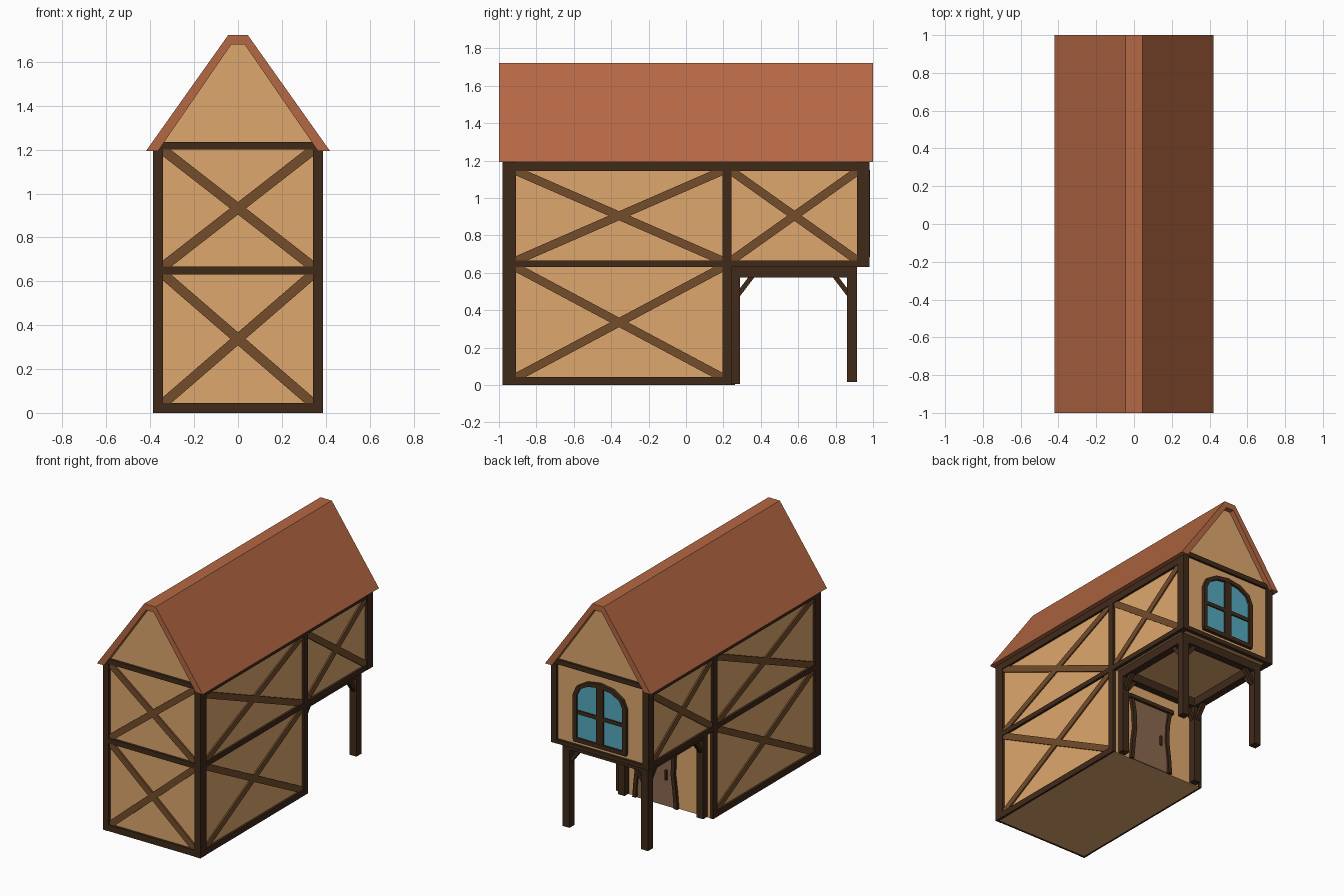
import bpy, bmesh, math
from mathutils import Vector

if "Cube" in bpy.data.objects:
    bpy.data.objects.remove(bpy.data.objects["Cube"])


def material(name, rgb):
    m = bpy.data.materials.new(name)
    m.diffuse_color = (*rgb, 1)
    m.use_nodes = True
    m.node_tree.nodes["Principled BSDF"].inputs["Base Color"].default_value = m.diffuse_color
    return m


PLASTER = material("plaster", (0.73, 0.39, 0.155))
TIMBER = material("dark_timber", (0.05, 0.023, 0.010))
BRACE = material("brace_timber", (0.175, 0.075, 0.025))
TILE = material("roof_tile", (0.46, 0.138, 0.056))
GLASS = material("glass", (0.09, 0.40, 0.52))
DOOR = material("door_wood", (0.26, 0.14, 0.08))


def prism(name, pts, axis, a, b, mat):
    """Extrude a flat outline along x (outline in y,z) or y (outline in x,z)."""
    bm = bmesh.new()

    def place(p, d):
        return (d, p[0], p[1]) if axis == "x" else (p[0], d, p[1])

    lo = [bm.verts.new(place(p, a)) for p in pts]
    hi = [bm.verts.new(place(p, b)) for p in pts]
    bm.faces.new(lo)
    bm.faces.new(hi)
    for i in range(len(pts)):
        j = (i + 1) % len(pts)
        bm.faces.new((lo[i], lo[j], hi[j], hi[i]))
    bmesh.ops.recalc_face_normals(bm, faces=bm.faces)
    me = bpy.data.meshes.new(name)
    bm.to_mesh(me)
    bm.free()
    me.materials.append(mat)
    ob = bpy.data.objects.new(name, me)
    bpy.context.collection.objects.link(ob)
    return ob


def box(name, x0, x1, y0, y1, z0, z1, mat=TIMBER):
    return prism(name, [(x0, z0), (x1, z0), (x1, z1), (x0, z1)], "y", y0, y1, mat)


def bar(name, p, q, width, axis, a, b, mat):
    p, q = Vector(p), Vector(q)
    d = (q - p).normalized()
    n = Vector((-d.y, d.x)) * width / 2
    return prism(name, [p + n, p - n, q - n, q + n], axis, a, b, mat)


def cross(name, u0, u1, z0, z1, axis, a, b):
    bar(name + "_brace_a", (u0, z0), (u1, z1), 0.045, axis, a, b, BRACE)
    bar(name + "_brace_b", (u0, z1), (u1, z0), 0.045, axis, a, b, BRACE)


# Plaster walls and gable
box("lower_walls", -0.37, 0.37, -0.96, 0.24, 0.0, 0.64, PLASTER)
box("upper_walls", -0.37, 0.37, -0.96, 0.962, 0.635, 1.2, PLASTER)
prism("gable_walls", [(-0.37, 1.2), (0.37, 1.2), (0.03, 1.685), (-0.03, 1.685)],
      "y", -0.96, 0.962, PLASTER)

# Roof shell with flat ridge
prism("roof", [(-0.42, 1.193), (-0.045, 1.722), (0.045, 1.722), (0.42, 1.193),
               (0.365, 1.193), (0.03, 1.68), (-0.03, 1.68), (-0.365, 1.193)],
      "y", -1.0, 1.0, TILE)

# Side timber framing, both sides
for s, side in ((-1, "left"), (1, "right")):
    inner, outer = sorted((s * 0.36, s * 0.386))
    post_in, post_out = sorted((s * 0.342, s * 0.388))
    box(side + "_front_post", post_in, post_out, -0.98, -0.91, 0.0, 1.2)
    box(side + "_back_post", post_in, post_out, 0.915, 0.98, 0.63, 1.2)
    box(side + "_middle_post", inner, outer, 0.195, 0.243, 0.0, 1.17)
    box(side + "_sill_beam", inner, outer, -0.95, 0.24, 0.0, 0.043)
    box(side + "_floor_beam", inner, outer, -0.95, 0.95, 0.63, 0.665)
    box(side + "_eave_beam", inner, outer, -0.95, 0.95, 1.145, 1.195)
    a, b = s * 0.36, s * 0.38
    cross(side + "_lower", -0.92, 0.205, 0.035, 0.635, "x", a, b)
    cross(side + "_upper_front", -0.92, 0.205, 0.66, 1.15, "x", a, b)
    cross(side + "_upper_back", 0.235, 0.925, 0.66, 1.15, "x", a, b)

# Front timber framing
for name, z0, z1 in (("sill", 0.0, 0.045), ("floor", 0.63, 0.667), ("gable", 1.2, 1.235)):
    box("front_" + name + "_beam", -0.36, 0.36, -0.978, -0.95, z0, z1)
cross("front_lower", -0.35, 0.35, 0.035, 0.64, "y", -0.972, -0.95)
cross("front_upper", -0.35, 0.35, 0.66, 1.205, "y", -0.972, -0.95)

# Back timber framing
box("back_floor_beam", -0.36, 0.36, 0.95, 0.978, 0.63, 0.66)
box("back_gable_beam", -0.36, 0.36, 0.95, 0.978, 1.2, 1.235)


# Arched window in the back wall
def arch(w, z0, spring, rise, n=6):
    curve = [(-w * math.cos(math.pi * i / n), spring + rise * math.sin(math.pi * i / n))
             for i in range(n + 1)]
    return [(-w, z0)] + curve + [(w, z0)]


outer_arch, inner_arch = arch(0.212, 0.70, 1.02, 0.13), arch(0.182, 0.70, 1.02, 0.10)
prism("window_glass", inner_arch, "y", 0.95, 0.97, GLASS)
prism("window_frame", outer_arch + inner_arch[::-1], "y", 0.95, 0.985, TIMBER)
box("window_sill", -0.21, 0.21, 0.95, 0.984, 0.685, 0.715)
box("window_mullion", -0.028, 0.028, 0.95, 0.982, 0.71, 1.125)
box("window_crossbar", -0.185, 0.185, 0.95, 0.979, 0.885, 0.912)

# Door under the overhang, with bowed jambs
DX = 0.065
box("door", DX - 0.145, DX + 0.145, 0.23, 0.25, 0.0, 0.46, DOOR)
for s, side in ((-1, "left"), (1, "right")):
    mid = [(0.165, 0.0), (0.155, 0.12), (0.14, 0.24), (0.145, 0.36), (0.165, 0.47)]
    jamb = [(DX + s * (x + 0.014), z) for x, z in mid] + \
           [(DX + s * (x - 0.014), z) for x, z in mid[::-1]]
    prism(side + "_door_jamb", jamb, "y", 0.23, 0.262, TIMBER)
box("door_lintel", DX - 0.19, DX + 0.19, 0.23, 0.268, 0.46, 0.488)
box("door_handle", DX - 0.093, DX - 0.08, 0.245, 0.265, 0.19, 0.26)

# Porch frame: posts, beams and knee braces
PX, PH = 0.312, 0.027
for s, side in ((-1, "left"), (1, "right")):
    x0, x1 = s * PX - PH, s * PX + PH
    box(side + "_porch_back_post", x0, x1, 0.86, 0.915, 0.015, 0.6)
    box(side + "_porch_wall_post", x0, x1, 0.236, 0.29, 0.005, 0.6)
    box(side + "_porch_beam", x0, x1, 0.236, 0.915, 0.575, 0.636)
    k0, k1 = s * PX - 0.015, s * PX + 0.015
    bar(side + "_wall_knee", (0.28, 0.485), (0.36, 0.59), 0.026, "x", k0, k1, TIMBER)
    bar(side + "_back_knee", (0.87, 0.485), (0.79, 0.59), 0.026, "x", k0, k1, TIMBER)
    for name, y in (("wall", 0.263), ("back", 0.887)):
        bar(side + "_cross_knee_" + name, (s * 0.295, 0.485), (s * 0.215, 0.59),
            0.026, "y", y - 0.015, y + 0.015, TIMBER)
box("porch_wall_beam", -PX, PX, 0.236, 0.29, 0.576, 0.636)
box("porch_back_beam", -PX, PX, 0.86, 0.915, 0.576, 0.636)
